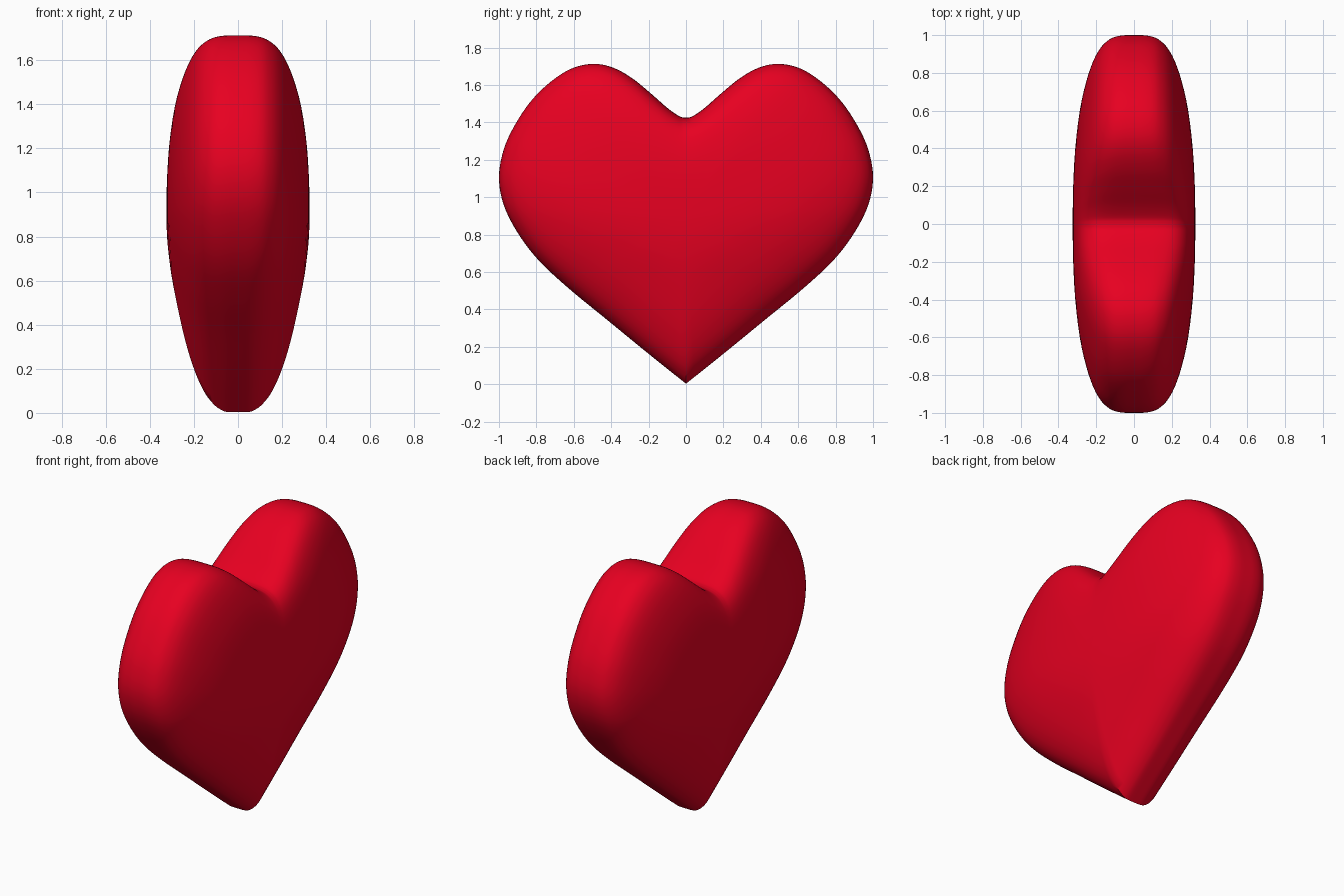
import bpy, bmesh
from mathutils import Vector

if "Cube" in bpy.data.objects:
    bpy.data.objects.remove(bpy.data.objects["Cube"])


def smooth_path(pts, steps):
    """Catmull-Rom curve through 2D points, ends kept."""
    p = [Vector(q) for q in pts]
    p = [2 * p[0] - p[1]] + p + [2 * p[-1] - p[-2]]
    out = []
    for i in range(1, len(p) - 2):
        a, b, c, d = p[i - 1:i + 3]
        for k in range(steps):
            t = k / steps
            out.append(0.5 * (2 * b + (c - a) * t + (2 * a - 5 * b + 4 * c - d) * t ** 2
                              + (3 * b - a - 3 * c + d) * t ** 3))
    return out + [p[-2]]


# Half outline (y, z) from notch round the lobe to the tip
half = smooth_path([(0, 1.425), (0.035, 1.433), (0.10, 1.478), (0.19, 1.557), (0.29, 1.638),
                    (0.39, 1.693), (0.49, 1.713), (0.60, 1.693), (0.71, 1.628), (0.82, 1.525),
                    (0.91, 1.395), (0.973, 1.26), (1.0, 1.11), (0.975, 0.96), (0.90, 0.81),
                    (0.79, 0.665), (0.63, 0.515), (0.42, 0.343), (0.21, 0.171), (0, 0.003)], 5)
outline = half + [Vector((-p.x, p.y)) for p in half[-2:0:-1]]


def rounded(p):
    """Outline point with the notch filled and the tip blunted."""
    z = p.y
    if z > 1.2 and abs(p.x) < 0.49:
        z = 1.713
    elif z < 0.9:
        z = max(z, 0.26 + 0.637 * p.x ** 2) if abs(p.x) < 0.64 else z
    return Vector((p.x, z))


# Thickness profiles (scale about centre, half thickness): lobes and tip
scales = [1, 0.999, 0.99, 0.97, 0.93, 0.86, 0.75, 0.6, 0.4, 0.2, 0.03]
lobe_x = [0, 0.055, 0.103, 0.14, 0.179, 0.217, 0.254, 0.287, 0.311, 0.322, 0.325]
tip_x = [0, 0.05, 0.08, 0.112, 0.15, 0.19, 0.231, 0.268, 0.303, 0.32, 0.325]
lobe = smooth_path(list(zip(scales, lobe_x)), 3)
tip = smooth_path(list(zip(scales, tip_x)), 3)
centre = Vector((0, 0.9))

# Heart body: rings of the outline shrinking and rounding towards each face
bm = bmesh.new()


def ring(i, side):
    verts = []
    for p in outline:
        w = min(max((0.95 - p.y) / 0.75, 0), 1)
        w = w * w * (3 - 2 * w)
        s, x = lobe[i].lerp(tip[i], w)
        blend = min(1, 1.45 * (1 - s))
        q = centre + (p.lerp(rounded(p), blend) - centre) * s
        verts.append(bm.verts.new((side * x, q.x, q.y)))
    return verts


n = len(outline)
rim = ring(0, 1)
for side in (-1, 1):
    prev = rim
    for i in range(1, len(lobe)):
        cur = ring(i, side)
        for j in range(n):
            k = (j + 1) % n
            bm.faces.new((prev[j], prev[k], cur[k], cur[j]))
        prev = cur
    mid = bm.verts.new((side * 0.325, 0, centre.y))
    for j in range(n):
        bm.faces.new((prev[j], prev[(j + 1) % n], mid))
bmesh.ops.recalc_face_normals(bm, faces=bm.faces)

mesh = bpy.data.meshes.new("heart")
bm.to_mesh(mesh)
bm.free()
heart = bpy.data.objects.new("heart", mesh)
bpy.context.collection.objects.link(heart)

red = bpy.data.materials.new("red")
red.diffuse_color = (0.8, 0.0, 0.015, 1)
red.use_nodes = True
red.node_tree.nodes["Principled BSDF"].inputs["Base Color"].default_value = red.diffuse_color
mesh.materials.append(red)

bpy.context.view_layer.objects.active = heart
heart.select_set(True)
bpy.ops.object.shade_smooth_by_angle(angle=0.9)
